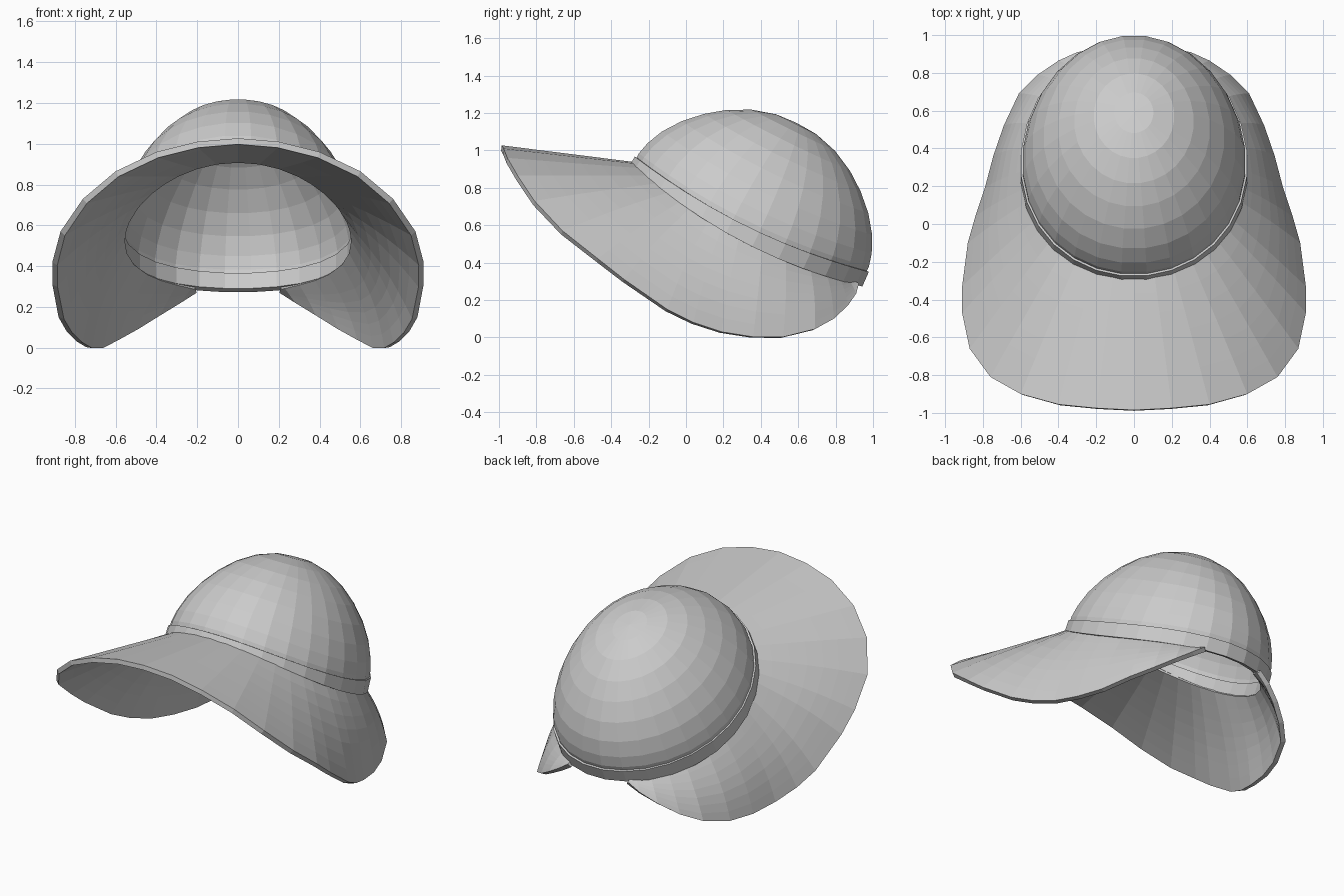
import bpy, bmesh
from math import sin, cos, atan2, radians, pi
from mathutils import Vector

if "Cube" in bpy.data.objects:
    bpy.data.objects.remove(bpy.data.objects["Cube"])

# Tilted head-opening frame: U runs to the back, N is the crown axis
C = Vector((0, 0.35, 0.655))
U = Vector((0, 0.897, -0.442))
N = Vector((0, 0.442, 0.897))
A, B, SAG = 0.695, 0.595, 0.07


def ring(t, k, n, sag=1.0):
    """Point on the opening oval at angle t (0 = front), scaled by k, raised by n."""
    p = C + U * (-cos(t) * A * k) + N * (n - SAG * sag * sin(t) ** 2)
    p.x = sin(t) * B * k
    return p


def band_low(t):
    return -0.035 - 0.045 * (1 - cos(t)) / 2 - 0.022 * sin(t) ** 2


def loft(name, rows, close_cols=False, close_rows=False, thickness=0):
    bm = bmesh.new()
    g = [[bm.verts.new(p) for p in row] for row in rows]
    nr, nc = len(g), len(g[0])
    for r in range(nr if close_rows else nr - 1):
        for c in range(nc if close_cols else nc - 1):
            r2, c2 = (r + 1) % nr, (c + 1) % nc
            bm.faces.new((g[r][c], g[r2][c], g[r2][c2], g[r][c2]))
    bmesh.ops.remove_doubles(bm, verts=bm.verts, dist=1e-4)
    me = bpy.data.meshes.new(name)
    bm.to_mesh(me)
    bm.free()
    ob = bpy.data.objects.new(name, me)
    bpy.context.collection.objects.link(ob)
    if thickness:
        m = ob.modifiers.new("thickness", 'SOLIDIFY')
        m.thickness = thickness
        m.offset = -1
    return ob


SEG = 28
angles = [2 * pi * (i + 0.5) / SEG for i in range(SEG)]

# Crown: pole to opening, open underneath
profile = [(0, .548), (.12, .541), (.25, .505), (.37, .445), (.47, .372), (.56, .285),
           (.63, .19), (.672, .10), (.69, .03), (.69, -.03)]
loft("crown", [[ring(t, r / A, n, min(1, (r / A) ** 3)) for t in angles]
               for r, n in profile], close_cols=True, thickness=0.015)

# Band around the base of the crown
loft("hat_band", [[ring(t, k, band_low(t) if low else 0.005) for t in angles]
                  for k, low in ((1.01, 0), (1.015, 1), (.955, 1), (.955, 0))],
     close_cols=True, close_rows=True)

# Brim: flares from the band to a sweeping outer edge, open at the back
edge = [(0, -.985, 1.027), (.2, -.975, 1.01), (.4, -.955, .96), (.6, -.9, .865),
        (.76, -.81, .73), (.87, -.66, .57), (.91, -.47, .42), (.91, -.33, .31),
        (.88, -.10, .15), (.84, .04, .08), (.79, .19, .03), (.745, .36, .003),
        (.69, .52, .003), (.61, .69, .045), (.51, .79, .10), (.40, .865, .17),
        (.30, .91, .235), (.22, .925, .29)]
inner = []
for x, y, z in edge:
    t = atan2(x / B, (0.33 - y) / 0.63)
    t = min(t + radians(9) * sin(t), radians(158))
    inner.append(ring(t, 0.975, band_low(t) + 0.015))
flip = lambda p: Vector((-p[0], p[1], p[2]))
inner = [flip(p) for p in inner[:0:-1]] + inner
outer = [flip(p) for p in edge[:0:-1]] + [Vector(p) for p in edge]
rows = []
for i in range(8):
    f = i / 7
    row = []
    for a, b in zip(inner, outer):
        p = a.lerp(b, f)
        out = Vector((p.x, p.y - C.y, 0)).normalized()
        row.append(p + out * (0.06 * (b - a).length * abs(out.x) * sin(pi * f)))
    rows.append(row)
loft("brim", rows, thickness=0.03)
